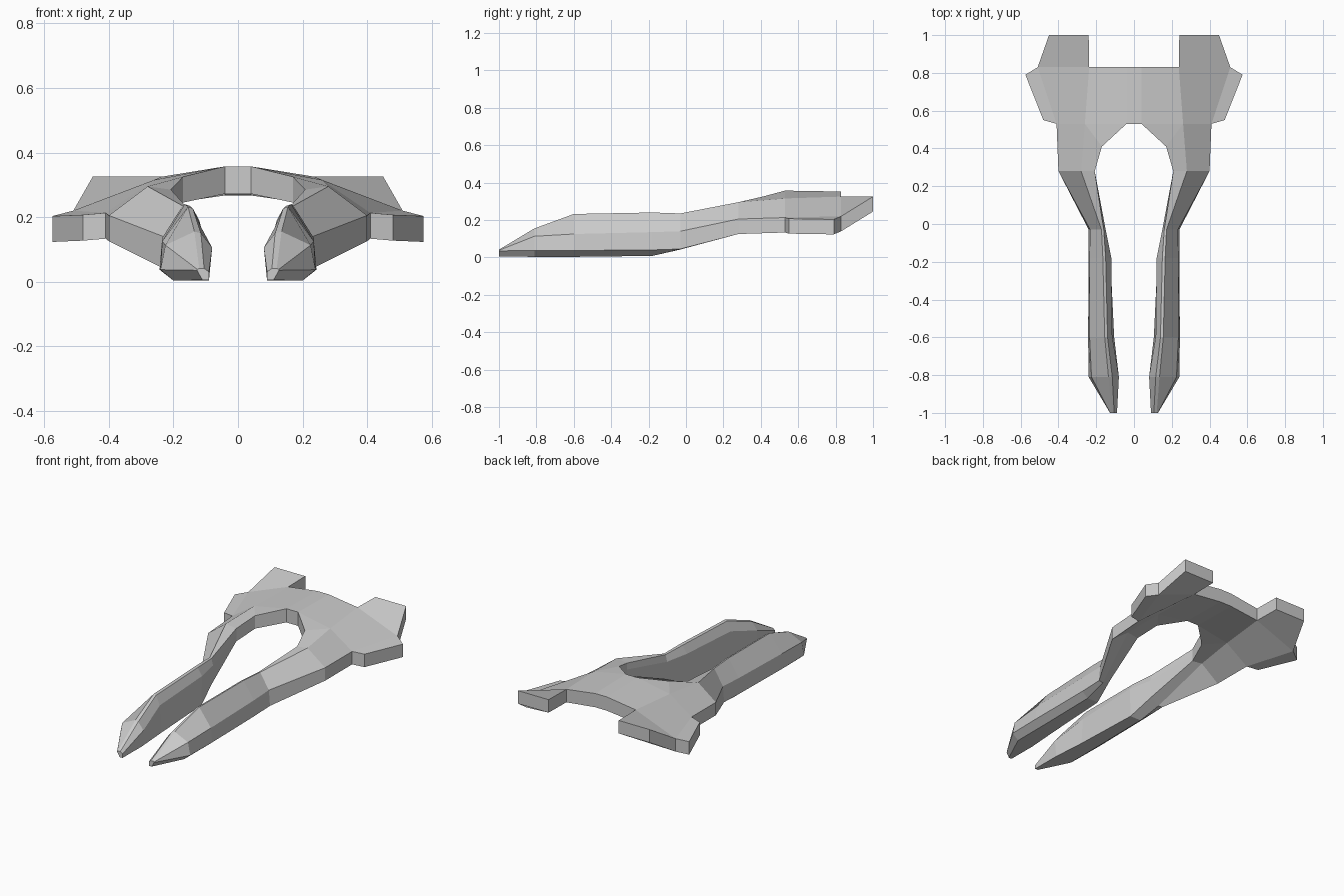
import bpy, bmesh


def finish(bm, name):
    """Turn a right-hand half into a mirrored, flat-shaded object."""
    bmesh.ops.recalc_face_normals(bm, faces=bm.faces)
    me = bpy.data.meshes.new(name)
    bm.to_mesh(me)
    bm.free()
    ob = bpy.data.objects.new(name, me)
    bpy.context.collection.objects.link(ob)
    mod = ob.modifiers.new("mirror", 'MIRROR')
    mod.use_axis[0] = True
    mod.merge_threshold = 0.001
    return ob


# Front prongs: lofted sections, each (y, seven (x, z) points):
# bottom inner, bottom outer, lower side, upper side, ridge, inner ridge, inner wall
sections = [
    (-1.00, [(.09, .005), (.11, .005), (.127, .035), (.126, .038), (.12, .041), (.105, .041), (.09, .03)]),
    (-0.81, [(.09, .004), (.20, .003), (.24, .037), (.225, .113), (.135, .155), (.115, .15), (.08, .105)]),
    (-0.60, [(.105, .004), (.20, .003), (.243, .037), (.235, .125), (.155, .232), (.14, .227), (.115, .17)]),
    (-0.18, [(.125, .008), (.20, .008), (.24, .04), (.235, .135), (.165, .24), (.15, .235), (.12, .19)]),
    (-0.03, [(.155, .08), (.21, .042), (.24, .045), (.232, .14), (.172, .235), (.16, .232), (.15, .19)]),
    (0.28, [(.208, .205), (.28, .215), (.40, .125), (.40, .205), (.28, .295), (.208, .285), (.208, .245)]),
]
bm = bmesh.new()
rings = [[bm.verts.new((x, y, z)) for x, z in pts] for y, pts in sections]
for a, b in zip(rings, rings[1:]):
    for i in range(7):
        j = (i + 1) % 7
        bm.faces.new((a[i], a[j], b[j], b[i]))
bm.faces.new(rings[0])
finish(bm, "front_prongs")

# Rear bridge and wings: a folded plate of constant height
top = [
    (0, .53, .357), (.04, .53, .357), (.17, .41, .325), (.208, .28, .285),
    (.28, .28, .295), (.40, .28, .205), (.41, .53, .213), (.48, .55, .207),
    (.575, .79, .203), (.51, .83, .22), (.45, 1, .325), (.24, 1, .325),
    (.237, .83, .325), (.04, .83, .352), (0, .83, .352), (.26, .53, .315),
]
panels = [(0, 1, 13, 14), (1, 2, 15), (1, 15, 12, 13), (2, 3, 4, 15),
          (15, 4, 5, 6), (15, 6, 9, 12), (6, 7, 8, 9), (12, 9, 10, 11)]
bm = bmesh.new()
upper = [bm.verts.new(p) for p in top]
lower = [bm.verts.new((x, y, z - (.08 if x > .1 else .085))) for x, y, z in top]
for p in panels:
    bm.faces.new([upper[i] for i in p])
    bm.faces.new([lower[i] for i in reversed(p)])
# Side walls round the outline, left open where the prong and the mirrored half join
for i in range(14):
    if i not in (3, 4):
        bm.faces.new((upper[i], lower[i], lower[i + 1], upper[i + 1]))
finish(bm, "rear_bridge_and_wings")
